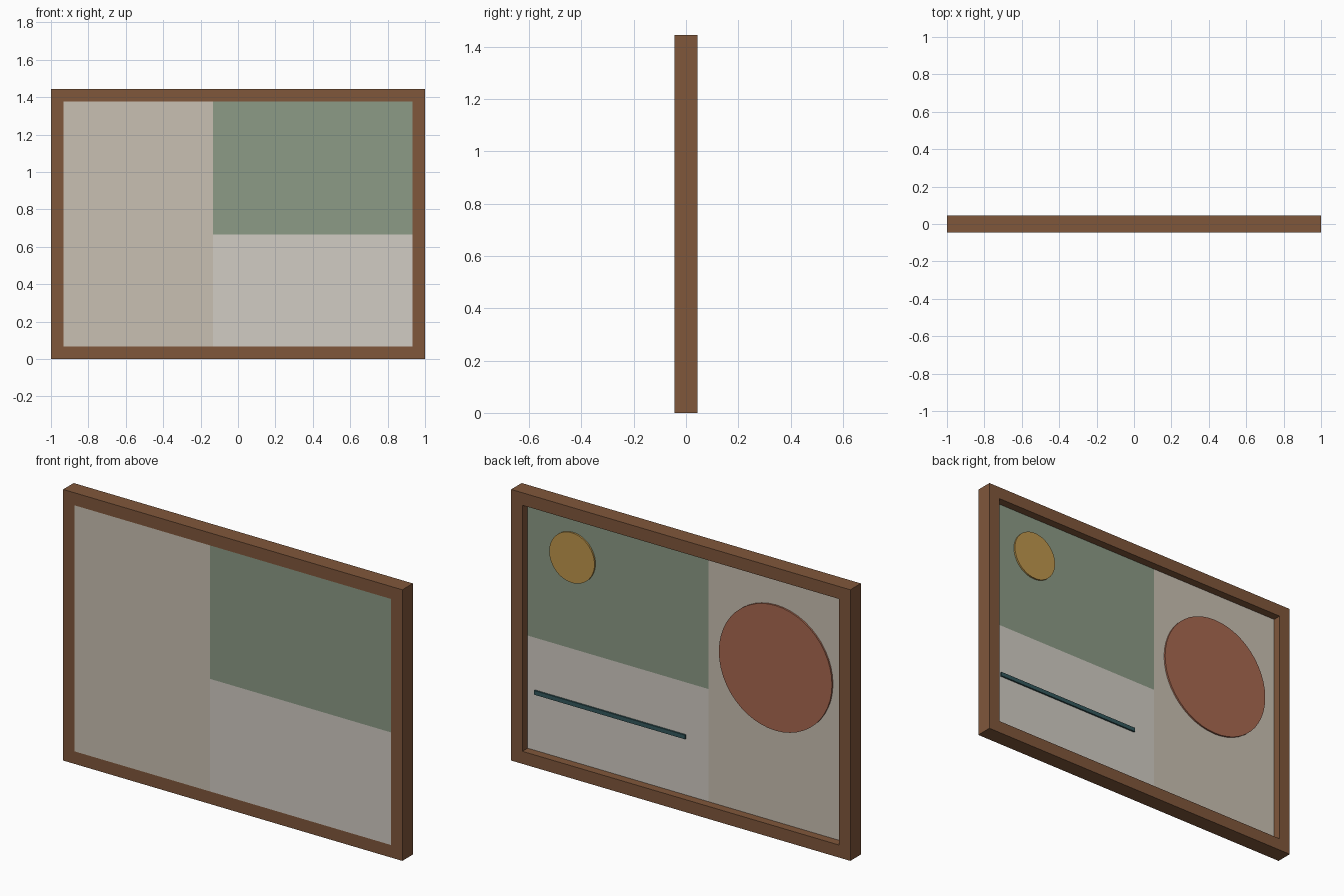
import bpy, bmesh, math

if "Cube" in bpy.data.objects:
    bpy.data.objects.remove(bpy.data.objects["Cube"])

S = 2 / 0.9          # real-world metres to model units
W, H, D, B = 0.9 * S, 0.65 * S, 0.04 * S, 0.03 * S   # width, height, depth, border


def lin(c):
    return ((c / 255 + 0.055) / 1.055) ** 2.4


def finish(name, bm, rgb):
    bmesh.ops.recalc_face_normals(bm, faces=bm.faces)
    me = bpy.data.meshes.new(name)
    bm.to_mesh(me)
    bm.free()
    mat = bpy.data.materials.new(name + "_colour")
    mat.diffuse_color = (*[lin(c) for c in rgb], 1)
    mat.use_nodes = True
    mat.node_tree.nodes["Principled BSDF"].inputs["Base Color"].default_value = mat.diffuse_color
    me.materials.append(mat)
    ob = bpy.data.objects.new(name, me)
    bpy.context.collection.objects.link(ob)
    return ob


def box(name, x, y, z, rgb):
    """Box from (min, max) ranges on each axis."""
    bm = bmesh.new()
    bmesh.ops.create_cube(bm, size=1)
    for v in bm.verts:
        v.co = [r[0] if c < 0 else r[1] for c, r in zip(v.co, (x, y, z))]
    return finish(name, bm, rgb)


def disc(name, x, z, radius, y0, y1, rgb):
    """Thin cylinder lying against the panel, axis along y."""
    bm = bmesh.new()
    bmesh.ops.create_cone(bm, cap_ends=True, segments=48,
                          radius1=radius, radius2=radius, depth=y1 - y0)
    for v in bm.verts:
        v.co = (x + v.co.x, (y0 + y1) / 2 + v.co.z, z + v.co.y)
    return finish(name, bm, rgb)


# Frame: rectangular ring swept through its depth
bm = bmesh.new()
rings = []
for y in (-D / 2, D / 2):
    for i in (0, B):
        rings.append([bm.verts.new((x, y, z)) for x, z in (
            (-W / 2 + i, i), (W / 2 - i, i), (W / 2 - i, H - i), (-W / 2 + i, H - i))])
fo, fi, bo, bi = rings
for a, b in ((fo, fi), (fi, bi), (bi, bo), (bo, fo)):
    for k in range(4):
        n = (k + 1) % 4
        bm.faces.new((a[k], a[n], b[n], b[k]))
finish("frame", bm, (128, 87, 59))

# Three colour panels, flush with the front and recessed at the back
x0, x1, z0, z1 = -W / 2 + B, W / 2 - B, B, H - B
xs, zs = -0.06 * S, 0.3 * S
y = (-D / 2, 0.0)
box("tall_panel", (x0, xs), y, (z0, z1), (201, 192, 178))
box("upper_panel", (xs, x1), y, (zs, z1), (140, 155, 134))
box("lower_panel", (xs, x1), y, (z0, zs), (209, 204, 196))

# Raised shapes on the recessed side
t = 0.004 * S
disc("large_disc", -0.24 * S, 0.4 * S, 0.15 * S, 0, t, (168, 104, 80))
disc("small_disc", 0.3 * S, 0.52 * S, 0.06 * S, 0, t, (190, 150, 76))
box("stripe", (0, 0.4 * S), (0, t), (0.165 * S, 0.175 * S), (52, 88, 92))
